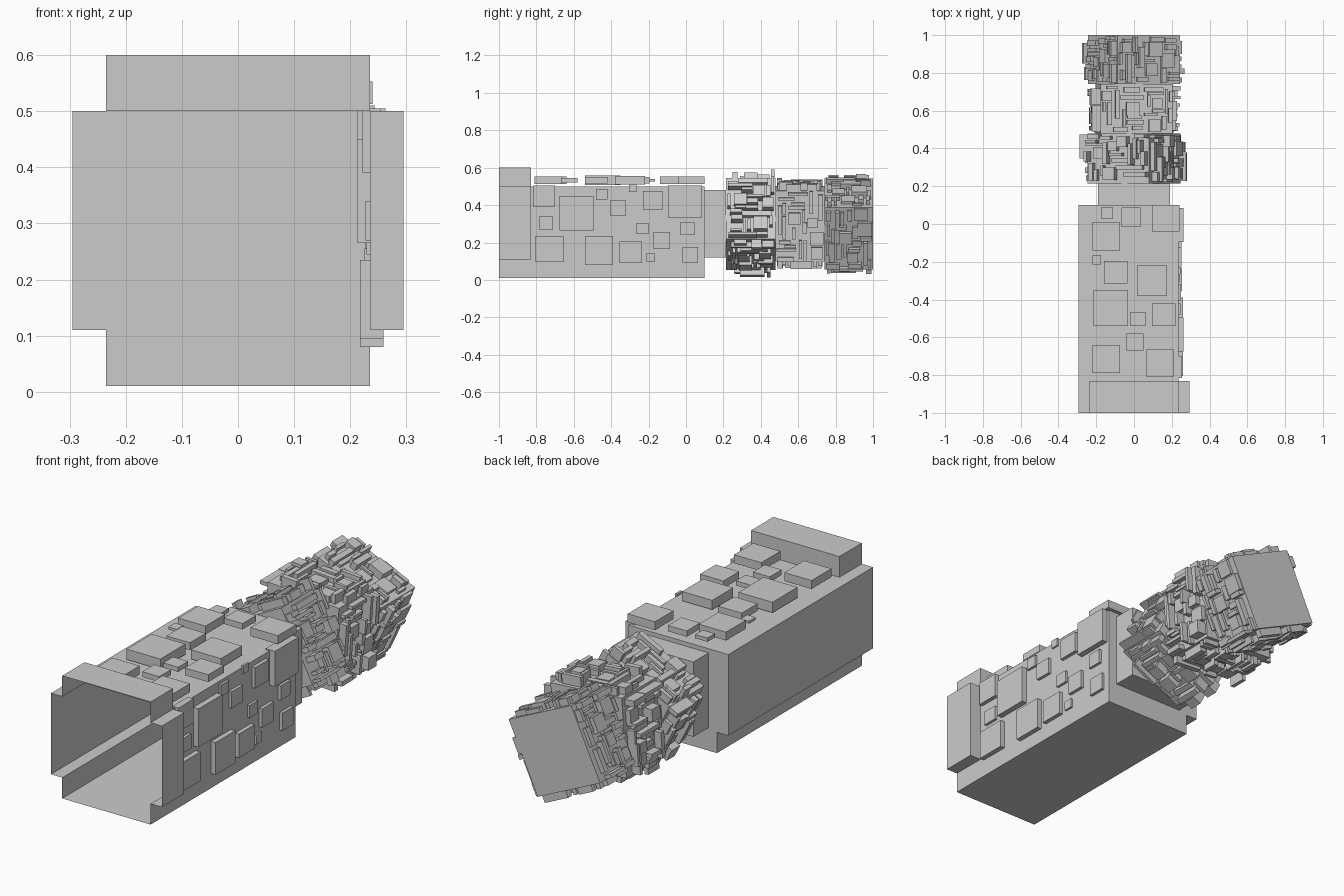
import bpy, bmesh, math, random
from mathutils import Matrix, Vector

if "Cube" in bpy.data.objects:
    bpy.data.objects.remove(bpy.data.objects["Cube"])

random.seed(7)


def finish(name, bm, normals=True):
    if normals:
        bmesh.ops.recalc_face_normals(bm, faces=bm.faces)
    me = bpy.data.meshes.new(name)
    bm.to_mesh(me)
    bm.free()
    ob = bpy.data.objects.new(name, me)
    bpy.context.collection.objects.link(ob)
    return ob


def box(bm, lo, hi, mat=Matrix()):
    lo, hi = Vector(lo), Vector(hi)
    m = mat @ Matrix.Translation((lo + hi) / 2) @ Matrix.Diagonal((*(hi - lo), 1))
    bmesh.ops.create_cube(bm, size=1, matrix=m)


def tube(bm, outline, y0, y1):
    """Open-ended wall along y; returns the two rings."""
    rings = [[bm.verts.new((x, y, z)) for x, z in outline] for y in (y0, y1)]
    n = len(outline)
    for i in range(n):
        j = (i + 1) % n
        bm.faces.new((rings[0][i], rings[0][j], rings[1][j], rings[1][i]))
    return rings


# Hull: thin shell, open at the front, with a raised collar at the mouth
W, L = 0.235, 0.295
left = [(-W, .5), (-L, .5), (-L, .11), (-W, .11), (-W, .01), (W, .01)]
front = [(W, .6), (-W, .6)] + left + [(W, .11), (L, .11), (L, .5), (W, .5)]
rear = left + [(W, .11), (W, .5)]
bm = bmesh.new()
tube(bm, front, -1, -.83)
back_ring = tube(bm, rear, -.83, .1)[1]
bm.faces.new(back_ring)
for x0, x1, z0, z1 in ((-W, W, .5, .6), (W, L, .11, .5)):   # collar back steps
    bm.faces.new([bm.verts.new((x, -.83, z)) for x, z in ((x0, z0), (x1, z0), (x1, z1), (x0, z1))])
bmesh.ops.remove_doubles(bm, verts=bm.verts, dist=1e-5)
finish("hull", bm)

# Square panels on the right side: y0, y1, z0, z1
side = [(-.815, -.70, .39, .505), (-.785, -.71, .27, .34), (-.675, -.495, .265, .45),
        (-.48, -.42, .43, .485), (-.405, -.32, .345, .425), (-.305, -.265, .47, .51),
        (-.23, -.125, .375, .475), (-.095, .085, .335, .505), (-.03, .045, .24, .31),
        (-.175, -.085, .165, .255), (-.265, -.2, .245, .305), (-.21, -.165, .095, .14),
        (-.02, .065, .09, .175), (-.355, -.235, .09, .205), (-.54, -.39, .08, .235),
        (-.805, -.655, .095, .235)]
bm = bmesh.new()
for y0, y1, z0, z1 in side:
    h = .14 * (y1 - y0)
    box(bm, (.238 - h, y0, z0), (.238 + h, y1, z1))
finish("side_panels", bm)

# Square panels on the roof: x0, x1, y0, y1
roof = [(-.175, -.11, .03, .087), (-.065, .035, -.015, .087), (.095, .24, -.04, .1),
        (-.22, -.075, -.14, .01), (-.22, -.175, -.215, -.165), (-.16, -.035, -.315, -.195),
        (.015, .175, -.38, -.22), (-.215, -.035, -.54, -.35), (-.02, .06, -.54, -.465),
        (.095, .22, -.54, -.42), (-.04, .05, -.67, -.58), (-.22, -.075, -.79, -.64),
        (.065, .21, -.81, -.665)]
bm = bmesh.new()
for x0, x1, y0, y1 in roof:
    h = .14 * (x1 - x0)
    box(bm, (x0, y0, .533 - h), (x1, y1, .533 + h))
finish("roof_panels", bm)

# Plain neck
bm = bmesh.new()
box(bm, (-.19, .1, .12), (.19, .215, .48))
finish("neck", bm)


# Twisted tail segments, each covered in small bars and plates
def segment(name, y0, y1, half, turn, height):
    base = Matrix.Translation((0, 0, .3)) @ Matrix.Rotation(math.radians(turn), 4, 'Y')
    bm = bmesh.new()
    box(bm, (-half, y0, -half), (half, y1, half), base)
    finish(name, bm)
    bm = bmesh.new()
    for k in range(4):
        face = base @ Matrix.Rotation(k * math.pi / 2, 4, 'Y')
        used = []
        for t in range(500):
            if len(used) < 4:                         # plates first
                a = random.uniform(.05, .08)
                b = a
            else:                                     # then slim bars
                a, b = random.uniform(.014, .03), random.uniform(.05, .16 if t < 120 else .09)
                if random.random() < .5:
                    a, b = b, a
            x = random.uniform(-half, half - a)
            y = random.uniform(y0 + .006, y1 - .004 - b)
            if any(x < u[1] and x + a > u[0] and y < u[3] and y + b > u[2] for u in used):
                continue
            used.append((x, x + a, y, y + b))
            h = random.uniform(.4, 1) * height
            box(bm, (x, y, half - .01), (x + a, y + b, half + h), face)
            if len(used) >= 24:
                break
    finish(name + "_details", bm)


segment("tail_segment_1", .215, .478, .183, -27, .055)
segment("tail_segment_2", .478, .74, .19, 4, .05)
segment("tail_segment_3", .74, 1.0, .183, 25, .036)
